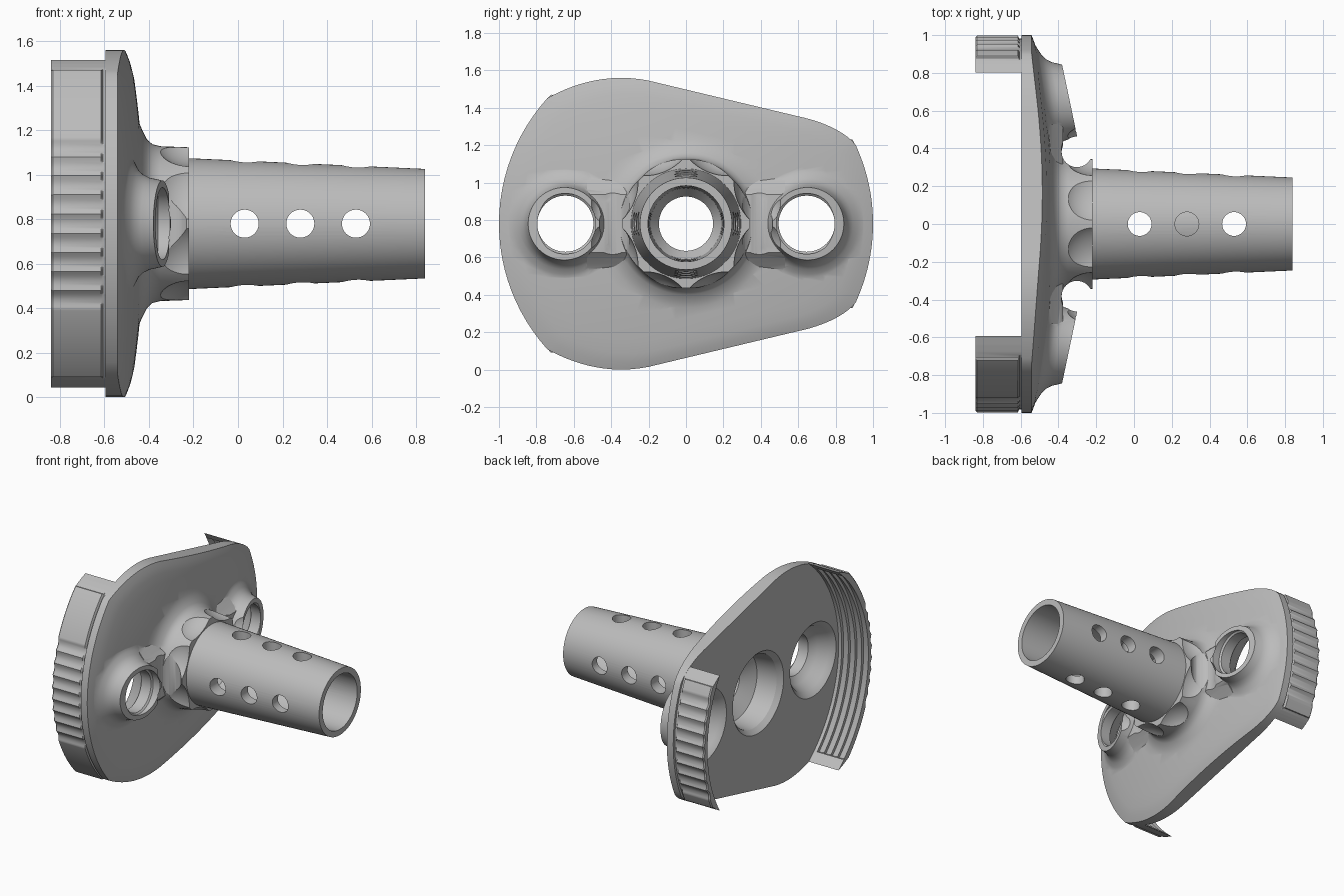
import bpy, bmesh, math
from mathutils import Vector, Matrix
from mathutils.geometry import interpolate_bezier

if "Cube" in bpy.data.objects:
    bpy.data.objects.remove(bpy.data.objects["Cube"])

AXIS = 0.78      # height of the main axis, which runs along x
BACK = -0.595    # rear face of the plate

grey = bpy.data.materials.new("plain grey")
grey.use_nodes = True
grey.diffuse_color = (0.5, 0.5, 0.5, 1)
grey.node_tree.nodes["Principled BSDF"].inputs["Base Color"].default_value = (0.5, 0.5, 0.5, 1)


def finish(name, bm):
    bmesh.ops.recalc_face_normals(bm, faces=bm.faces)
    mesh = bpy.data.meshes.new(name)
    bm.to_mesh(mesh)
    bm.free()
    mesh.materials.append(grey)
    ob = bpy.data.objects.new(name, mesh)
    bpy.context.collection.objects.link(ob)
    return ob


def loft(name, rings, closed=False):
    """Skin rings of points; close into a loop or cap both ends."""
    bm = bmesh.new()
    rows = [[bm.verts.new(p) for p in ring] for ring in rings]
    pairs = list(zip(rows, rows[1:]))
    if closed:
        pairs.append((rows[-1], rows[0]))
    for a, b in pairs:
        for i in range(len(a)):
            j = (i + 1) % len(a)
            bm.faces.new((a[i], a[j], b[j], b[i]))
    if not closed:
        bm.faces.new(rows[0])
        bm.faces.new(rows[-1])
    return finish(name, bm)


def lathe(name, profile, y=0, n=64, slope=0):
    """Turn (x, radius, tilt) rows about an x-parallel axis at y."""
    rings = []
    for x, r, tilt in profile:
        angles = [2 * math.pi * i / n for i in range(n)]
        rings.append([(x + tilt * slope * r * math.cos(a), y + r * math.cos(a),
                       AXIS + r * math.sin(a)) for a in angles])
    return loft(name, rings)


def straight(rows):
    return [(x, r, 0) for x, r in rows]


def cylinder(name, matrix, radius, depth):
    bm = bmesh.new()
    bmesh.ops.create_cone(bm, cap_ends=True, segments=40, radius1=radius, radius2=radius,
                          depth=depth, matrix=matrix)
    return finish(name, bm)


def ellipsoid(name, matrix, size):
    bm = bmesh.new()
    bmesh.ops.create_uvsphere(bm, u_segments=32, v_segments=20, radius=1,
                              matrix=matrix @ Matrix.Diagonal((*size, 1)))
    return finish(name, bm)


def around_axis(x, degrees, radius):
    """Frame at a distance from the main axis, its z pointing outwards."""
    spin = Matrix.Rotation(math.radians(degrees), 4, 'X')
    return Matrix.Translation((x, 0, AXIS)) @ spin @ Matrix.Translation((0, 0, radius))


def combine(ob, other, operation):
    other.hide_render = True
    mod = ob.modifiers.new("join", 'BOOLEAN')
    mod.operation, mod.solver, mod.object = operation, 'EXACT', other
    bpy.context.view_layer.objects.active = ob
    bpy.ops.object.modifier_apply(modifier=mod.name)
    bpy.data.objects.remove(other)


def outline():
    """Plate outline in (y, z) about the axis, evenly divided."""
    def arc(a, b):
        return [Vector((math.cos(math.radians(a + (b - a) * i / 24)),
                        math.sin(math.radians(a + (b - a) * i / 24)))) for i in range(25)]

    def bend(*pts):
        p = [Vector((*q, 0)) for q in pts]
        return [v.to_2d() for v in interpolate_bezier(*p, 14)]
    top = bend((0.908, 0.42), (0.86, 0.485), (0.74, 0.545), (0.604, 0.573))
    top += bend((-0.2, 0.765), (-0.42, 0.81), (-0.61, 0.745), (-0.742, 0.671))
    bottom = [Vector((p.x, -p.y)) for p in reversed(top)]
    pts = arc(-24.8, 24.8)[1:-1] + top + arc(137.9, 222.1)[1:-1] + bottom
    out = []
    for a, b in zip(pts, pts[1:] + pts[:1]):
        n = max(1, round((b - a).length / 0.06))
        out += [a.lerp(b, i / n) for i in range(n)]
    return out


def flat_ring(pts, x):
    return [(x, p.x, AXIS + p.y) for p in pts]


def domed_ring(pts, t, drop=0):
    return [(-0.42 - 0.11 * (p.length * t) ** 2 - drop, p.x * t, AXIS + p.y * t) for p in pts]


# Domed plate with a crisp rim
edge = outline()
plate_rings = [flat_ring(edge, BACK), domed_ring(edge, 1, 0.012), domed_ring(edge, 0.95, 0.004)]
plate_rings += [domed_ring(edge, t) for t in (0.89, 0.8, 0.7, 0.6, 0.5, 0.4, 0.25, 0.1)]
body = loft("flanged_body", plate_rings)

# Side bosses with flared feet and tilted mouths, and webs towards the hub
for s in (-1, 1):
    boss = lathe("boss", [(-0.53, 0.3, 0.68), (-0.482, 0.3, 0.68), (-0.467, 0.27, 0.68),
                          (-0.452, 0.243, 0.7), (-0.43, 0.222, 0.75), (-0.4, 0.207, 0.85),
                          (-0.34, 0.194, 1)], y=0.65 * s, slope=-0.21 * s)
    combine(body, boss, 'UNION')
    half = [(-0.5, 0.26), (-0.455, 0.245), (-0.43, 0.215), (-0.405, 0.185), (-0.375, 0.155)]
    section = [(x, -z) for x, z in half] + half[::-1]
    web = loft("web", [[(x, y * s, AXIS + z) for x, z in section] for y in (0.2, 0.53)])
    combine(body, web, 'UNION')

# Hub collar flaring into the plate, with the tapered tube
tube = lathe("tube", straight([(-0.52, 0.48), (-0.455, 0.48), (-0.43, 0.42), (-0.41, 0.38),
                               (-0.385, 0.357), (-0.35, 0.348), (-0.22, 0.343),
                               (-0.22, 0.294), (0.84, 0.246)]), n=96)
combine(body, tube, 'UNION')

# Eight arched flutes around the collar
for k in range(8):
    place = around_axis(-0.22, 22.5 + 45 * k, 0.425)
    combine(body, ellipsoid("flute", place, (0.165, 0.19, 0.124)), 'DIFFERENCE')

# Rounded reliefs between hub and bosses
for s in (-1, 1):
    place = Matrix.Translation((-0.302, 0.382 * s, AXIS))
    combine(body, cylinder("relief", place, 0.081, 0.7), 'DIFFERENCE')

# Main bore, widening to the rear, and countersunk boss holes
bore = lathe("bore", straight([(-0.7, 0.3), (-0.596, 0.3), (-0.56, 0.268), (-0.41, 0.25),
                               (-0.34, 0.145), (-0.26, 0.145), (-0.2, 0.19), (0.9, 0.204)]))
combine(body, bore, 'DIFFERENCE')
for s in (-1, 1):
    hole = lathe("hole", straight([(-0.7, 0.272), (-0.596, 0.272), (-0.56, 0.235),
                                   (-0.49, 0.2), (-0.45, 0.15), (-0.37, 0.15),
                                   (-0.36, 0.162), (-0.2, 0.162)]), y=0.645 * s)
    combine(body, hole, 'DIFFERENCE')

# Four rows of cross holes through the tube wall
for x in (0.03, 0.28, 0.53):
    for k in range(4):
        hole = cylinder("cross_hole", around_axis(x, 90 * k, 0.25), 0.063, 0.24)
        combine(body, hole, 'DIFFERENCE')

# Clip jaws: a ring, fluted outside and toothed inside, trimmed to the plate outline
INNER = 0.946
jaw = [(-0.84, 0.99, 1, 0), (-0.832, 0.998, 1, 0), (-0.615, 0.998, 1, 0),
       (-0.607, 0.982, 0, 0), (-0.57, 0.982, 0, 0), (-0.57, INNER, 0, 0), (-0.62, INNER, 0, 0)]
for k in range(4):
    x = -0.62 - 0.055 * k
    jaw += [(x - 0.001, INNER, 0, 1), (x - 0.055, INNER, 0, 0)]
rings = []
for x, r, fluted, toothed in jaw:
    ring = []
    for i in range(720):
        a = math.radians(i / 2)
        tilt = math.degrees(math.atan2(abs(math.sin(a)), abs(math.cos(a))))
        tooth_end = 29 if math.cos(a) > 0 else 46
        rr = r
        if fluted and tilt < 22.5:
            rr -= 0.014 * abs(math.cos(math.pi * tilt / 5))
        if toothed and tilt < tooth_end:
            rr += 0.022
        ring.append((x, rr * math.cos(a), AXIS + rr * math.sin(a)))
    rings.append(ring)
jaws = loft("clip_jaws", rings, closed=True)
wide = [p * (1.05 if p.length > 0.99 else 0.999) for p in edge]
combine(jaws, loft("trim", [flat_ring(wide, -0.9), flat_ring(wide, -0.5)]), 'INTERSECT')

# Smooth shading with crisp edges
for ob in (body, jaws):
    bpy.ops.object.select_all(action='DESELECT')
    ob.select_set(True)
    bpy.context.view_layer.objects.active = ob
    bpy.ops.object.shade_smooth_by_angle(angle=math.radians(30))
